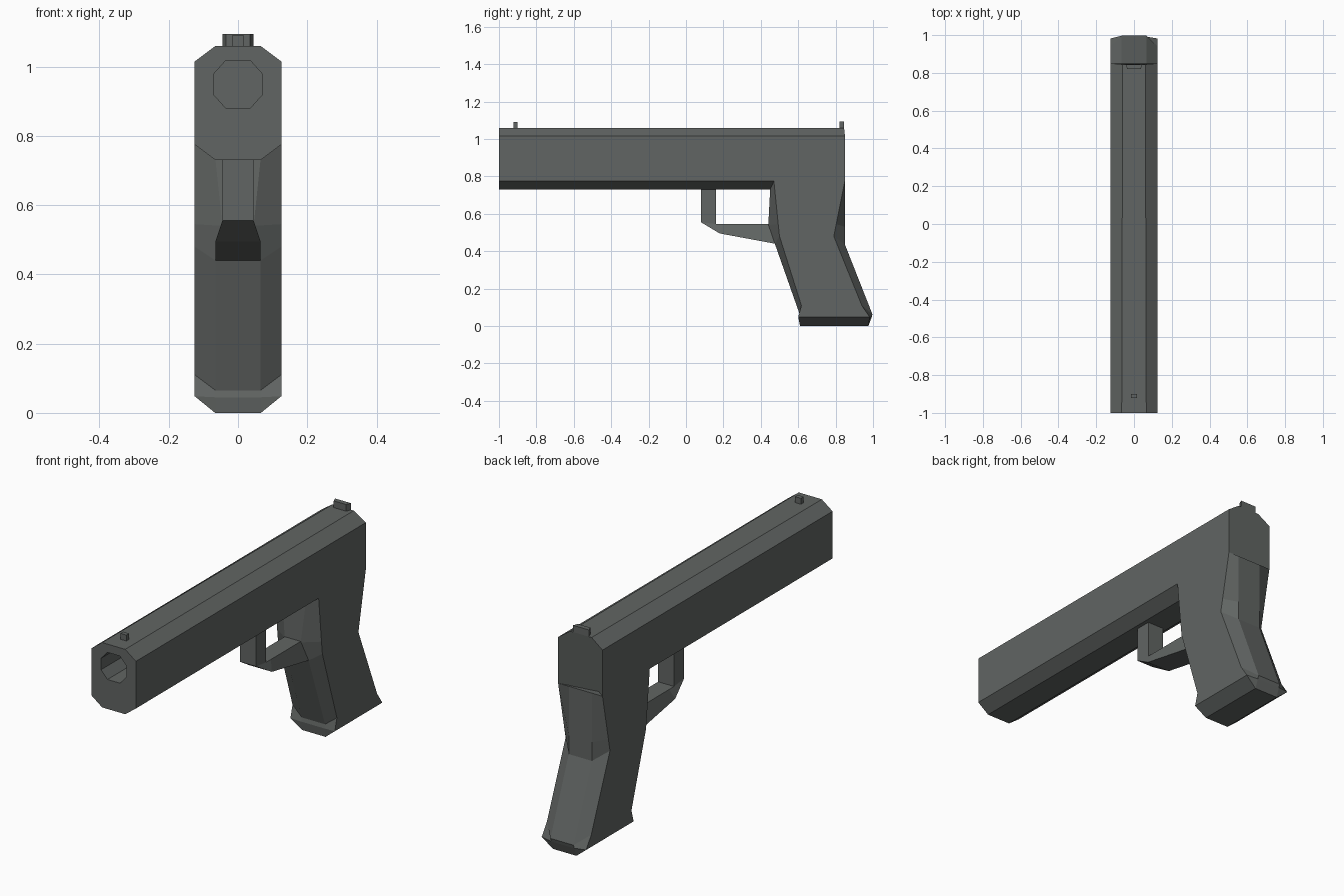
import bpy, bmesh

if "Cube" in bpy.data.objects:
    bpy.data.objects.remove(bpy.data.objects["Cube"])

mat = bpy.data.materials.new("dark_grey")
mat.diffuse_color = (0.12, 0.13, 0.125, 1)
mat.use_nodes = True
mat.node_tree.nodes["Principled BSDF"].inputs["Base Color"].default_value = mat.diffuse_color


def loft(name, rings):
    """Skin closed rings of equal point count and cap both ends."""
    bm = bmesh.new()
    loops = [[bm.verts.new(p) for p in ring] for ring in rings]
    n = len(loops[0])
    for a, b in zip(loops, loops[1:]):
        for i in range(n):
            j = (i + 1) % n
            bm.faces.new((a[i], a[j], b[j], b[i]))
    bm.faces.new(loops[0])
    bm.faces.new(loops[-1])
    bmesh.ops.recalc_face_normals(bm, faces=bm.faces[:])
    mesh = bpy.data.meshes.new(name)
    bm.to_mesh(mesh)
    bm.free()
    mesh.materials.append(mat)
    obj = bpy.data.objects.new(name, mesh)
    bpy.context.collection.objects.link(obj)
    return obj


def mirrored(half):
    """Close a half ring (x > 0) with its mirror image."""
    return half + [(-x, y, z) for x, y, z in reversed(half)]


def octagon(y, w, z0, z1, cx, cz):
    """Chamfered rectangle in the xz plane."""
    return mirrored([(w - cx, y, z0), (w, y, z0 + cz),
                     (w, y, z1 - cz), (w - cx, y, z1)])


# Upper body: bore end, bore mouth, front rim, rear end
rear = mirrored([(0.065, 0.80, 0.73), (0.125, 0.85, 0.775),
                 (0.125, 0.85, 1.015), (0.06, 0.845, 1.06)])
loft("upper_body", [
    octagon(-0.6, 0.071, 0.88, 1.018, 0.036, 0.04),
    octagon(-1.0, 0.071, 0.88, 1.018, 0.036, 0.04),
    octagon(-1.0, 0.125, 0.73, 1.06, 0.06, 0.045),
    rear])

# Grip: front width, then (y, z) of front centre, front side, back side, back centre
grip_rings = [
    (0.065, (0.45, 0.73), (0.47, 0.775), (0.85, 0.78), (0.85, 0.78)),
    (0.045, (0.44, 0.54), (0.493, 0.545), (0.803, 0.545), (0.85, 0.53)),
    (0.065, (0.475, 0.44), (0.50, 0.48), (0.79, 0.48), (0.85, 0.435)),
    (0.065, (0.607, 0.065), (0.617, 0.11), (0.94, 0.11), (0.997, 0.062)),
    (0.065, (0.603, 0.045), (0.60, 0.048), (0.982, 0.048), (0.992, 0.045)),
    (0.065, (0.61, 0.0), (0.61, 0.0), (0.975, 0.0), (0.975, 0.0)),
]
rings = []
for k, (w, fc, fs, bs, bc) in enumerate(grip_rings):
    side = 0.066 if k == len(grip_rings) - 1 else 0.125
    rings.append(mirrored([(w, *fc), (side, *fs), (side, *bs), (0.065, *bc)]))
loft("grip", rings)

# Guard loop: outer (half width, y, z) and inner (half width, y, z)
guard = [
    ((0.045, 0.08, 0.74), (0.045, 0.16, 0.74)),
    ((0.045, 0.08, 0.555), (0.045, 0.16, 0.545)),
    ((0.065, 0.18, 0.495), (0.045, 0.20, 0.545)),
    ((0.065, 0.477, 0.44), (0.045, 0.46, 0.545)),
]
loft("guard_loop", [mirrored([o, i]) for o, i in guard])


# Small top posts, narrower at the front edge if wanted
def post(name, w_front, w_back, y0, y1, top):
    loft(name, [mirrored([(w_front, y0, z), (w_back, y1, z)]) for z in (1.05, top)])


post("front_post", 0.017, 0.017, -0.922, -0.9, 1.09)
post("rear_post", 0.035, 0.045, 0.82, 0.845, 1.094)
